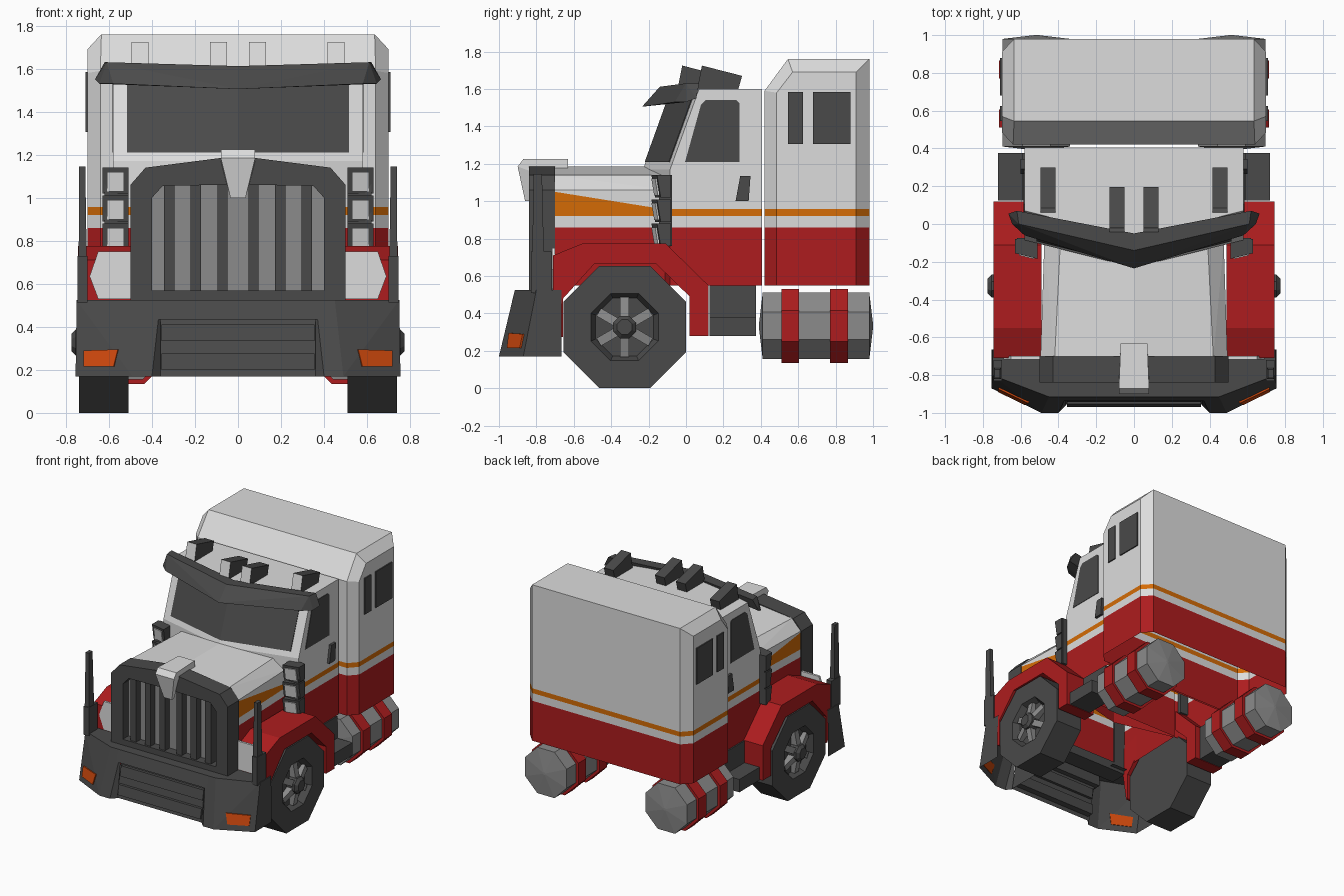
import bpy, bmesh, math
from mathutils import Vector

if "Cube" in bpy.data.objects:
    bpy.data.objects.remove(bpy.data.objects["Cube"])


def colour(name, r, g, b):
    m = bpy.data.materials.new(name)
    m.diffuse_color = (r, g, b, 1)
    m.use_nodes = True
    m.node_tree.nodes["Principled BSDF"].inputs["Base Color"].default_value = m.diffuse_color
    return m


WHITE = colour("white paint", .72, .72, .72)
RED = colour("red paint", .42, .012, .013)
DARK = colour("dark grey", .068, .068, .068)
GREY = colour("mid grey", .26, .26, .26)
ORANGE = colour("orange stripe", .66, .15, .002)
SIGNAL = colour("signal orange", .62, .065, .004)


def finish(name, bm, mats, rule=None, mirror=False, drop=None):
    bmesh.ops.recalc_face_normals(bm, faces=bm.faces[:])
    bm.normal_update()
    if drop:
        bmesh.ops.delete(bm, geom=[f for f in bm.faces if drop(f.normal)], context='FACES')
    if rule:
        for f in bm.faces:
            f.material_index = rule(f.calc_center_median(), f.normal)
    me = bpy.data.meshes.new(name)
    bm.to_mesh(me)
    bm.free()
    for m in (mats if isinstance(mats, list) else [mats]):
        me.materials.append(m)
    ob = bpy.data.objects.new(name, me)
    bpy.context.collection.objects.link(ob)
    if mirror:
        mod = ob.modifiers.new("Mirror", 'MIRROR')
        mod.use_mirror_merge = False
    return ob


def hull(name, pts, mats, rule=None, mirror=False, cuts=(), drop=None):
    """Convex solid around points, optionally split along planes or opened."""
    bm = bmesh.new()
    for p in pts:
        bm.verts.new(p)
    res = bmesh.ops.convex_hull(bm, input=bm.verts[:])
    junk = {v for v in res["geom_interior"] + res["geom_unused"] if isinstance(v, bmesh.types.BMVert)}
    bmesh.ops.delete(bm, geom=list(junk), context='VERTS')
    bmesh.ops.dissolve_limit(bm, angle_limit=.03, verts=bm.verts[:], edges=bm.edges[:])
    for co, no in cuts:
        bmesh.ops.bisect_plane(bm, geom=bm.verts[:] + bm.edges[:] + bm.faces[:],
                               plane_co=co, plane_no=no)
    return finish(name, bm, mats, rule, mirror, drop)


def loft(name, rings, mats, mirror=False, closed=False):
    """Skin equal rings; cap the ends unless the rings form a loop."""
    bm = bmesh.new()
    vs = [[bm.verts.new(p) for p in r] for r in rings]
    n = len(vs[0])
    for a, b in zip(vs, vs[1:] + (vs[:1] if closed else [])):
        for i in range(n):
            j = (i + 1) % n
            bm.faces.new((a[i], a[j], b[j], b[i]))
    if not closed:
        bm.faces.new(vs[0])
        bm.faces.new(vs[-1])
    return finish(name, bm, mats, mirror=mirror)


def box(name, x, y, z, mat, mirror=False):
    return hull(name, [(a, b, c) for a in x for b in y for c in z], mat, mirror=mirror)


def sides(pts):
    return [(s * x, y, z) for x, y, z in pts for s in (1, -1)]


def octagon(ap):
    r = ap / math.cos(math.pi / 8)
    return [(r * math.cos(math.radians(22.5 + 45 * i)), r * math.sin(math.radians(22.5 + 45 * i)))
            for i in range(8)]


def at_x(x, poly):
    return [(x, a, b) for a, b in poly]


def at_y(y, poly):
    return [(a, y, b) for a, b in poly]


def below(n):
    return n.z < -.9


# Painted bands by height: red, white, orange, white
UP = Vector((0, 0, 1))
BANDS = [((0, 0, z), UP) for z in (.86, .92, .957)]
PAINT = [WHITE, RED, ORANGE]


def band(c, n):
    return 1 if c.z < .86 else 2 if .92 < c.z < .957 else 0


# Sleeper cabin, an open-bottomed shell
plan = [(.64, .42), (.70, .485), (.70, .91), (.635, .98)]
hull("sleeper_cabin", sides([(x, y, .55) for x, y in plan] + [
    (.64, .42, 1.59), (.70, .485, 1.58), (.635, .545, 1.76), (.70, .57, 1.69),
    (.70, .91, 1.69), (.635, .98, 1.76)]), PAINT, band, cuts=BANDS, drop=below)
for nm, y in (("narrow", (.545, .625)), ("wide", (.68, .88))):
    box("sleeper_window_" + nm, (.70, .709), y, (1.305, 1.585), DARK, True)

# Driver cab with V windscreen
hull("driver_cab", sides([(.58, .405, .55), (.58, -.085, .55), (.58, .405, 1.6), (.58, .07, 1.6),
                          (.58, -.085, 1.17)]) + [(0, -.23, .55), (0, -.23, 1.17), (0, -.075, 1.6)],
     PAINT, band, cuts=BANDS, drop=below)


def glass(x, z, d):
    return (x, -.23 + .25 * x + .36 * (z - 1.17) + d, z)


hull("windscreen", [glass(x, z, d) for x in (0, .515) for z in (1.21, 1.55) for d in (-.005, .002)],
     DARK, mirror=True)
door_glass = [(-.005, 1.21), (.285, 1.21), (.285, 1.525), (.27, 1.54), (.105, 1.54), (.08, 1.515)]
loft("door_window", [at_x(.578, door_glass), at_x(.584, door_glass)], DARK, True)
handle = [(.265, 1.0), (.335, 1.0), (.345, 1.135), (.29, 1.135)]
loft("door_handle", [at_x(.575, handle), at_x(.60, handle)], DARK, True)

# Hood with tapering orange wedge
wedge = Vector((0, .16, 1))


def hood_rule(c, n):
    if c.z < .86:
        return 1
    return 2 if c.z > .92 and (c - Vector((0, -.70, 1.05))).dot(wedge) < 0 else 0


front = [(0, 1.185), (.42, 1.14), (.495, 1.06), (.495, .55)]
rear = [(0, 1.185), (.39, 1.14), (.475, 1.06), (.475, .55)]
hull("hood", sides(at_y(-.71, front) + at_y(-.10, rear)), PAINT, hood_rule,
     cuts=BANDS[:2] + [((0, -.70, 1.05), wedge)], drop=below)

# Grille: frame, back plate, bars
outer = [(.50, .5), (.50, 1.06), (.43, 1.14), (.08, 1.185)]
inner = [(.40, .57), (.40, 1.0), (.35, 1.055), (.08, 1.06)]
outer += [(-x, z) for x, z in reversed(outer)]
inner += [(-x, z) for x, z in reversed(inner)]
loft("grille_frame", [at_y(-.84, outer), at_y(-.70, outer), at_y(-.70, inner), at_y(-.84, inner)],
     DARK, closed=True)
box("grille_plate", (-.41, .41), (-.77, -.72), (.55, 1.07), GREY)
for x in (.072, .196, .32):
    box("grille_bar", (x - .024, x + .024), (-.825, -.76), (.56, 1.06), DARK, True)

# Hood ornament
hull("hood_ornament_top", sides([(.07, -.63, 1.225), (.08, -.87, 1.225), (.08, -.90, 1.185),
                                 (.07, -.63, 1.17), (.08, -.83, 1.16)]), WHITE)
hull("hood_ornament_front", sides([(.08, -.90, 1.185), (.08, -.83, 1.17), (.035, -.86, 1.0),
                                   (.035, -.835, 1.0)]), WHITE)


# Bumper, a shell open behind and below
def inside(n):
    return n.z < -.9 or n.y > .9 or n.x < -.9


hull("bumper_side", [(.755, -.665, .17), (.755, -.87, .17), (.49, -1, .17), (.40, -1, .17),
                     (.36, -.96, .17), (.36, -.665, .17), (.75, -.665, .525), (.75, -.80, .525),
                     (.45, -.915, .525), (.36, -.915, .525), (.36, -.665, .525)], DARK,
     mirror=True, drop=inside)
hull("bumper_centre", sides([(.37, -.955, .17), (.37, -.70, .17), (.37, -.88, .525), (.37, -.70, .525)]),
     DARK, drop=inside)
hull("bumper_top_rail", sides([(.39, -.937, .435), (.39, -.86, .435), (.39, -.915, .525), (.39, -.86, .525)]), DARK)
for z, h in ((.20, .075), (.335, .075)):
    y = -.975 + .2 * (z - .17)
    hull("bumper_slat", sides([(.355, y, z), (.355, -.90, z), (.355, y + .015, z + h),
                               (.355, -.89, z + h)]), DARK)


def on_bumper(x, z, d):
    t = (z - .17) / .355
    k = (x - .49) / .265
    return (x + d * .4, -1 + .13 * k + t * (.085 - .01 * k) - d, z)


hull("turn_signal", [on_bumper(x, z, d) for x, z in ((.555, .295), (.715, .29), (.715, .215), (.575, .215))
                     for d in (-.003, .01)], SIGNAL, mirror=True)

# Corner marker posts
box("post_base", (.70, .745), (-.83, -.72), (.51, .73), DARK, True)
hull("marker_post", [(x, y, .52) for x in (.70, .742) for y in (-.825, -.755)] +
     [(x, y, 1.145) for x in (.71, .738) for y in (-.815, -.77)], DARK, mirror=True)

# Front fenders, headlights and steps
fender = [(-.71, .50), (-.71, .71), (-.55, .775), (-.11, .775), (.12, .55), (.12, .28), (.02, .28),
          (.02, .49), (-.16, .665), (-.49, .665), (-.657, .48), (-.657, .275), (-.675, .275)]
loft("front_fender", [at_x(.49, fender), at_x(.743, fender)], RED, True)
lamp = [(.49, .53), (.65, .53), (.69, .635), (.65, .75), (.49, .75)]
loft("headlight", [at_y(-.70, lamp), at_y(-.717, lamp)], WHITE, True)
box("side_step", (.56, .72), (.125, .375), (.28, .38), DARK, True)
box("step_panel", (.53, .59), (.125, .375), (.28, .55), DARK, True)

# Auxiliary lamp stacks beside the hood
box("lamp_stack_back", (.51, .62), (-.145, -.075), (.76, 1.14), DARK, True)
for z in (.77, .90, 1.03):
    hull("lamp_housing", [(.51, -.185, z + .11), (.63, -.155, z + .11), (.51, -.165, z - .01),
                          (.63, -.135, z - .01), (.51, -.08, z + .11), (.63, -.08, z + .11),
                          (.51, -.08, z - .01), (.63, -.08, z - .01)], DARK, mirror=True)
    hull("lamp_lens", [(x, -.168 - .167 * h + .25 * (x - .51) + d, z + h) for x in (.53, .61)
                       for h in (0, .09) for d in (-.007, .002)], WHITE, mirror=True)

# Sun visor and roof lamps
hull("sun_visor", [(0, -.235, 1.505), (0, -.14, 1.612), (0, -.05, 1.61), (0, -.10, 1.53),
                   (.58, -.06, 1.53), (.645, .0, 1.53), (.665, .055, 1.55), (.61, .0, 1.63),
                   (.62, .07, 1.63)], DARK, mirror=True)
for x, y in ((.455, 0), (.09, -.105)):
    side = [(.06, 1.60), (.085, 1.725), (.30, 1.67), (.28, 1.60)]
    hull("roof_lamp", [(x + s, y + a, b) for s in (-.04, .04) for a, b in side], [DARK, WHITE],
         lambda c, n: 1 if n.y < -.7 else 0, mirror=True)

# Wheels with recessed rim, spokes and hub
CY, CZ = -.328, .327


def wheel_ring(x, ap):
    return [(x, CY + a, CZ + b) for a, b in octagon(ap)]


loft("wheel", [wheel_ring(.51, .327), wheel_ring(.74, .327), wheel_ring(.74, .18), wheel_ring(.69, .155)],
     DARK, True)
for i in range(6):
    t = math.radians(30 + 60 * i)
    c, s = math.cos(t), math.sin(t)
    hull("wheel_spoke", [(x, CY + r * c - w * s, CZ + r * s + w * c)
                         for r, x1 in ((.04, .745), (.16, .72)) for x in (.68, x1)
                         for w in (-.024, .024)], GREY, mirror=True)
loft("wheel_hub", [wheel_ring(.69, .06), wheel_ring(.755, .06), wheel_ring(.775, .04)], DARK, True)


# Fuel tanks with straps
def tank_ring(y, ap):
    return [(.517 + a, y, .333 + b) for a, b in octagon(ap)]


loft("fuel_tank", [tank_ring(.39, .01), tank_ring(.41, .178), tank_ring(.98, .178), tank_ring(1.0, .01)],
     GREY, True)
for y in (.51, .77):
    loft("tank_strap", [tank_ring(y, .198), tank_ring(y + .095, .198)], RED, True)
